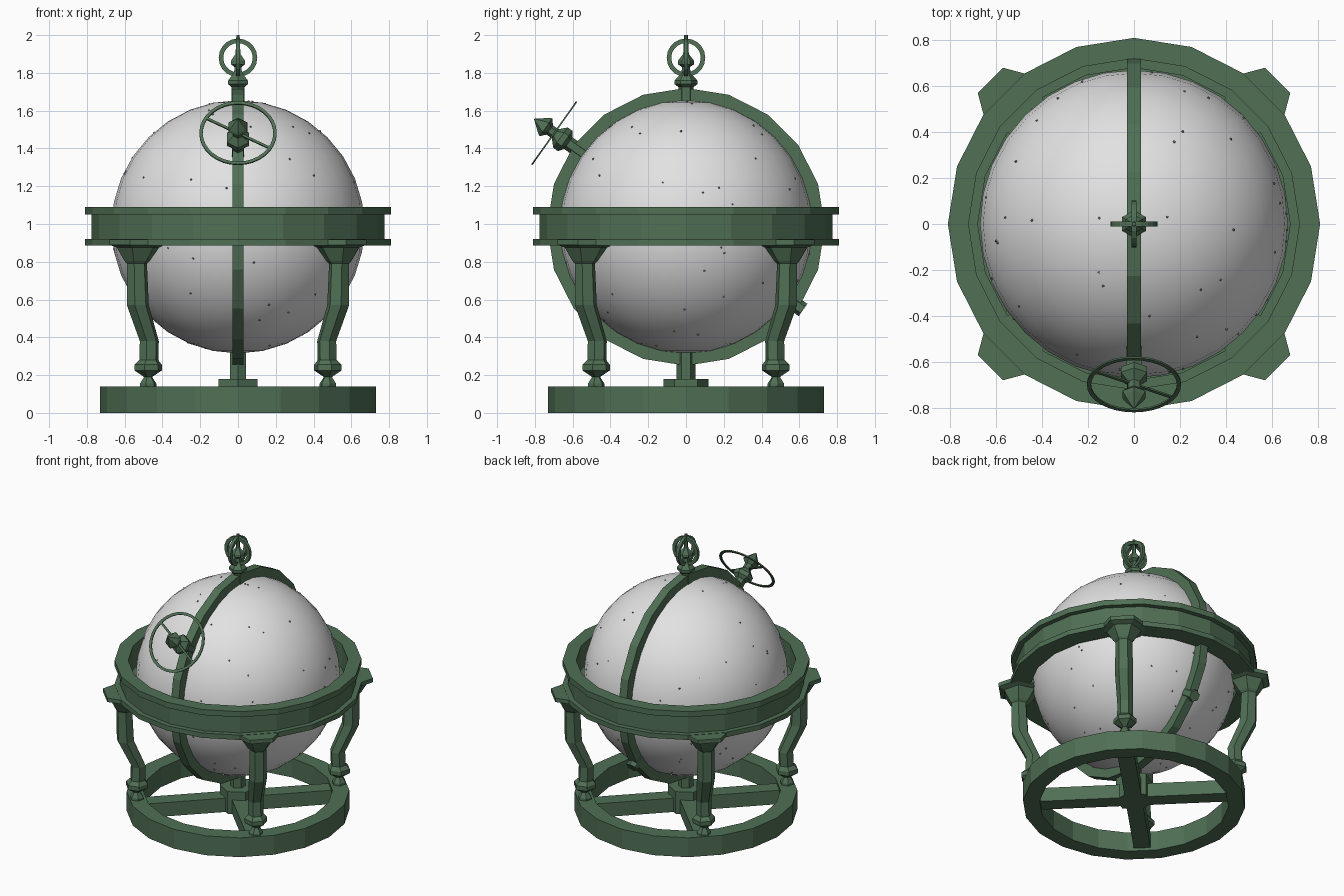
import bpy, bmesh, math, random
from math import pi, cos, sin
from mathutils import Matrix, Vector

cube = bpy.data.objects.get("Cube")
if cube:
    bpy.data.objects.remove(cube, do_unlink=True)


def material(name, rgb):
    m = bpy.data.materials.new(name)
    m.use_nodes = True
    m.diffuse_color = (*rgb, 1)
    bsdf = m.node_tree.nodes["Principled BSDF"]
    bsdf.inputs["Base Color"].default_value = (*rgb, 1)
    bsdf.inputs["Roughness"].default_value = 0.7
    return m


GREEN = material("patina_green", (0.08, 0.16, 0.09))
WHITE = material("globe_white", (0.76, 0.76, 0.76))
GREY = material("speck_grey", (0.22, 0.22, 0.22))


def finish(name, bm, mat, matrix=Matrix()):
    bmesh.ops.recalc_face_normals(bm, faces=bm.faces)
    bm.transform(matrix)
    mesh = bpy.data.meshes.new(name)
    bm.to_mesh(mesh)
    bm.free()
    mesh.materials.append(mat)
    ob = bpy.data.objects.new(name, mesh)
    bpy.context.collection.objects.link(ob)
    return ob


def turned(name, rows, sides, matrix=Matrix(), ring=False, phase=0.0):
    """Rows of (radius, height, optional sideways shift), joined into one skin."""
    bm = bmesh.new()
    loops = []
    for r, z, *shift in rows:
        s = shift[0] if shift else 0
        angles = [phase + 2 * pi * i / sides for i in range(sides)]
        loops.append([bm.verts.new((s + r * cos(a), r * sin(a), z)) for a in angles])
    pairs = list(zip(loops, loops[1:]))
    if ring:
        pairs.append((loops[-1], loops[0]))
    else:
        bm.faces.new(loops[0])
        bm.faces.new(loops[-1])
    for a, b in pairs:
        for i in range(sides):
            j = (i + 1) % sides
            bm.faces.new((a[i], a[j], b[j], b[i]))
    return finish(name, bm, GREEN, matrix)


def band(r_in, r_out, z0, z1):
    return [(r_in, z0), (r_out, z0), (r_out, z1), (r_in, z1)]


def box(name, size, matrix):
    bm = bmesh.new()
    bmesh.ops.create_cube(bm, size=1)
    bmesh.ops.scale(bm, vec=size, verts=bm.verts)
    return finish(name, bm, GREEN, matrix)


def spin(angle, axis):
    return Matrix.Rotation(angle, 4, axis)


HEX = pi / 6
CENTRE = Matrix.Translation((0, 0, 0.985))
RADIUS = 0.67

# Globe
bm = bmesh.new()
bmesh.ops.create_uvsphere(bm, u_segments=32, v_segments=16, radius=RADIUS)
for f in bm.faces:
    f.smooth = True
finish("globe", bm, WHITE, CENTRE)

# Tiny specks scattered over the globe
random.seed(4)
bm = bmesh.new()
for _ in range(90):
    d = Vector([random.gauss(0, 1) for _ in range(3)]).normalized()
    place = Matrix.Translation(d * (RADIUS - 0.001)) @ d.to_track_quat('Z', 'Y').to_matrix().to_4x4()
    bmesh.ops.create_cone(bm, cap_ends=True, segments=6, radius1=0.006,
                          radius2=0.004, depth=0.006, matrix=place)
finish("globe_specks", bm, GREY, CENTRE)

# Upright meridian hoop
turned("meridian_hoop", band(0.665, 0.735, -0.03, 0.03), 20,
       CENTRE @ spin(pi / 2, 'Y'), ring=True)

# Horizon hoop with flanges
turned("horizon_hoop", [(0.81, 1.09), (0.81, 1.05), (0.775, 1.05), (0.775, 0.92),
                        (0.81, 0.92), (0.81, 0.885), (0.68, 0.885), (0.68, 0.92),
                        (0.72, 0.92), (0.72, 1.09)], 20, ring=True)

# Base hoop, crossed spokes, hub and post
turned("base_hoop", band(0.62, 0.73, 0, 0.14), 20, ring=True)
for i in (0, 1):
    box(f"base_spoke_{i + 1}", (1.28, 0.11, 0.1),
        Matrix.Translation((0, 0, 0.07)) @ spin(pi / 4 + i * pi / 2, 'Z'))
turned("base_hub", [(0.12, 0.02), (0.12, 0.18)], 6, phase=HEX)
turned("base_post", [(0.05, 0.17), (0.05, 0.33)], 6, phase=HEX)

# Four bent legs: (radius, height, distance from the middle)
leg = [(0.045, 0.14, 0.673), (0.045, 0.155, 0.673), (0.022, 0.19, 0.673),
       (0.075, 0.225, 0.673), (0.075, 0.255, 0.673), (0.052, 0.28, 0.668),
       (0.052, 0.38, 0.664), (0.06, 0.57, 0.75), (0.055, 0.79, 0.757),
       (0.07, 0.805, 0.755), (0.115, 0.875, 0.75), (0.155, 0.89, 0.75),
       (0.155, 0.918, 0.75)]
for i, side in enumerate(("back_left", "back_right", "front_right", "front_left")):
    turned(f"{side}_leg", leg, 6, spin(pi / 4 + i * pi / 2, 'Z'), phase=HEX)

# Top finial with two crossed rings
turned("top_finial", [(0.04, 1.64), (0.04, 1.725), (0.06, 1.74), (0.06, 1.76),
                      (0.025, 1.8), (0.02, 1.83), (0.042, 1.845), (0.042, 1.865),
                      (0.015, 1.9), (0.01, 2.0)], 6, phase=HEX)
for i, name in enumerate(("finial_ring_side", "finial_ring_front")):
    turned(name, band(0.078, 0.102, -0.011, 0.011), 20,
           Matrix.Translation((0, 0, 1.88)) @ spin(i * pi / 2, 'Z') @ spin(pi / 2, 'Y'),
           ring=True)

# Slanted pointer with its hour wheel, aimed to the front and up
AIM = CENTRE @ spin(math.radians(54.6), 'X')
turned("pointer", [(0.038, 0.66), (0.038, 0.765), (0.066, 0.785), (0.066, 0.815),
                   (0.03, 0.85), (0.03, 0.885), (0.058, 0.91), (0.05, 0.925),
                   (0.002, 0.985)], 6, AIM, phase=HEX)
turned("hour_wheel", band(0.187, 0.205, 0.852, 0.86), 32, AIM, ring=True)
box("hour_wheel_bar", (0.385, 0.014, 0.008),
    AIM @ Matrix.Translation((0, 0, 0.856)) @ spin(-pi / 6, 'Z'))
turned("pivot_knob", [(0.04, -0.76), (0.04, -0.66)], 6, AIM, phase=HEX)
